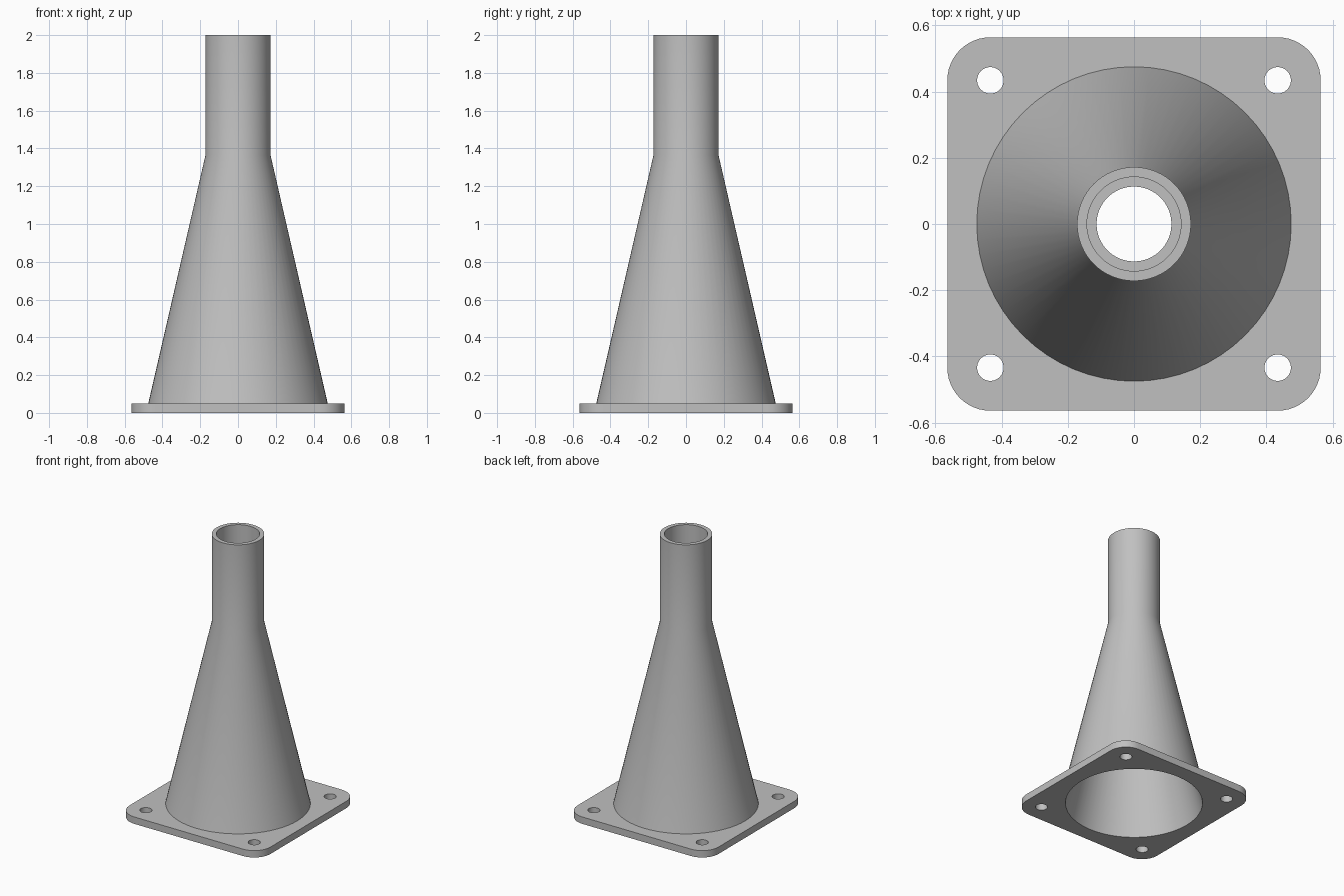
import bpy, bmesh
from math import cos, sin, pi, radians

cube = bpy.data.objects.get("Cube")
if cube:
    bpy.data.objects.remove(cube, do_unlink=True)

SEGMENTS = 64
HALF, CORNER, THICK = 0.564, 0.13, 0.05
MOUTH = 0.453

grey = bpy.data.materials.new("plain_grey")
grey.use_nodes = True
colour = (0.53, 0.53, 0.53, 1)
grey.diffuse_color = colour
grey.node_tree.nodes["Principled BSDF"].inputs["Base Color"].default_value = colour


def arc(cx, cy, r, start, sweep, n):
    return [(cx + r * cos(start + sweep * i / n), cy + r * sin(start + sweep * i / n))
            for i in range(n + 1)]


def finish(obj):
    obj.data.materials.clear()
    obj.data.materials.append(grey)
    bpy.ops.object.select_all(action='DESELECT')
    obj.select_set(True)
    bpy.context.view_layer.objects.active = obj
    bpy.ops.object.shade_smooth_by_angle(angle=radians(30))


# Flange plate: rounded square with a central mouth and four bolt holes
c = HALF - CORNER
outline = []
for i, (sx, sy) in enumerate([(1, 1), (-1, 1), (-1, -1), (1, -1)]):
    outline += arc(sx * c, sy * c, CORNER, i * pi / 2, pi / 2, 12)
loops = [outline, arc(0, 0, MOUTH, 0, 2 * pi, SEGMENTS)[:-1]]
for sx in (-1, 1):
    for sy in (-1, 1):
        loops.append(arc(sx * 0.434, sy * 0.434, 0.04, 0, 2 * pi, 32)[:-1])

curve = bpy.data.curves.new("flange_outline", 'CURVE')
curve.dimensions = '2D'
curve.fill_mode = 'BOTH'
curve.extrude = THICK / 2
for loop in loops:
    spline = curve.splines.new('POLY')
    spline.points.add(len(loop) - 1)
    for point, (x, y) in zip(spline.points, loop):
        point.co = (x, y, 0, 1)
    spline.use_cyclic_u = True
shape = bpy.data.objects.new("flange_shape", curve)
bpy.context.collection.objects.link(shape)
mesh = bpy.data.meshes.new_from_object(
    shape.evaluated_get(bpy.context.evaluated_depsgraph_get()))
bpy.data.objects.remove(shape, do_unlink=True)
bm = bmesh.new()
bm.from_mesh(mesh)
bmesh.ops.remove_doubles(bm, verts=bm.verts, dist=0.0001)
bmesh.ops.translate(bm, verts=bm.verts, vec=(0, 0, THICK / 2))
bmesh.ops.recalc_face_normals(bm, faces=bm.faces)
bm.to_mesh(mesh)
bm.free()
flange = bpy.data.objects.new("flange_plate", mesh)
bpy.context.collection.objects.link(flange)
finish(flange)

# Hollow cone and straight spout, with an inner ledge where they meet
profile = [(MOUTH, 0), (0.475, THICK), (0.172, 1.365), (0.172, 2),
           (0.142, 2), (0.142, 1.365), (0.113, 1.365)]
bm = bmesh.new()
rings = [[bm.verts.new((x, y, z)) for x, y in arc(0, 0, r, 0, 2 * pi, SEGMENTS)[:-1]]
         for r, z in profile]
for k, low in enumerate(rings):
    high = rings[(k + 1) % len(rings)]
    for i in range(SEGMENTS):
        j = (i + 1) % SEGMENTS
        bm.faces.new((low[i], low[j], high[j], high[i]))
bmesh.ops.recalc_face_normals(bm, faces=bm.faces)
mesh = bpy.data.meshes.new("funnel_spout")
bm.to_mesh(mesh)
bm.free()
funnel = bpy.data.objects.new("funnel_spout", mesh)
bpy.context.collection.objects.link(funnel)
finish(funnel)
